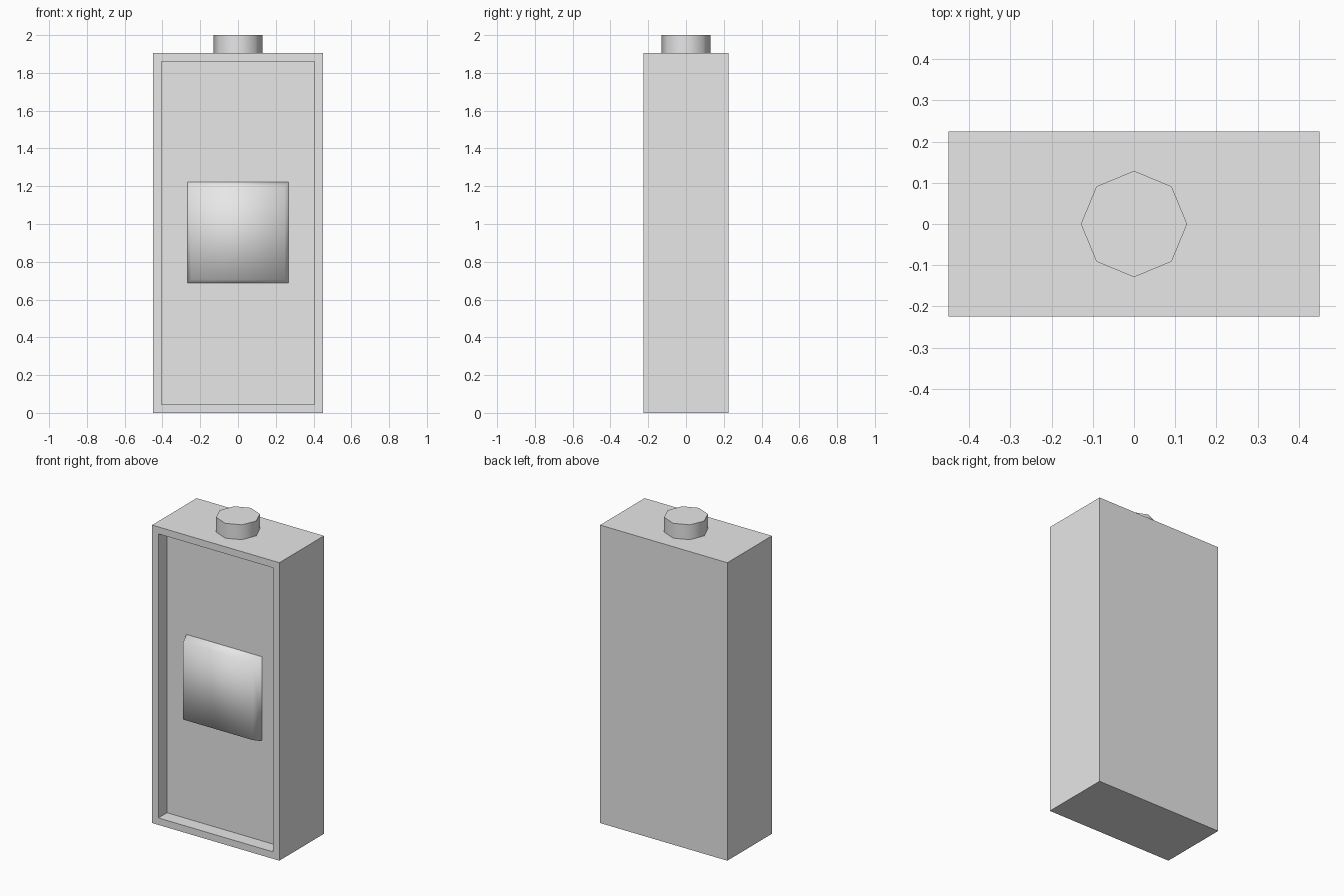
import bpy, bmesh, math
from mathutils import Matrix, Vector

cube = bpy.data.objects.get("Cube")
if cube:
    bpy.data.objects.remove(cube, do_unlink=True)

# One plain grey for everything
grey = bpy.data.materials.new("light_grey")
grey.use_nodes = True
grey.diffuse_color = (0.8, 0.8, 0.8, 1)
grey.node_tree.nodes["Principled BSDF"].inputs["Base Color"].default_value = (0.8, 0.8, 0.8, 1)

WIDTH, DEPTH, HEIGHT = 0.9, 0.45, 1.905
RIM, RECESS = 0.063, 0.087
FRONT = Vector((0, -1, 0))


def box(bm, size, centre):
    """Add a box and return its front face."""
    matrix = Matrix.Translation(centre) @ Matrix.Diagonal((*size, 1))
    bmesh.ops.create_cube(bm, size=1, matrix=matrix)
    bm.normal_update()
    return max(bm.faces, key=lambda f: f.normal.dot(FRONT))


def finish(bm, name, smooth_angle=None):
    """Turn the bmesh into a named, shaded object."""
    mesh = bpy.data.meshes.new(name)
    bm.to_mesh(mesh)
    bm.free()
    mesh.materials.append(grey)
    obj = bpy.data.objects.new(name, mesh)
    bpy.context.collection.objects.link(obj)
    if smooth_angle is not None:
        bpy.ops.object.select_all(action='DESELECT')
        obj.select_set(True)
        bpy.context.view_layer.objects.active = obj
        bpy.ops.object.shade_smooth_by_angle(angle=math.radians(smooth_angle))
    return obj


# Case: a box with a framed recess in the front
bm = bmesh.new()
front = box(bm, (WIDTH, DEPTH, HEIGHT), (0, 0, HEIGHT / 2))
bmesh.ops.inset_region(bm, faces=[front], thickness=RIM)
floor = bmesh.ops.extrude_discrete_faces(bm, faces=[front])["faces"][0]
bmesh.ops.translate(bm, verts=floor.verts, vec=-FRONT * RECESS)
finish(bm, "case")

# Button: a softly shaded pad with tapered sides on the recess floor
PAD, PAD_DEPTH, TAPER = 0.535, 0.062, 0.02
floor_y = -DEPTH / 2 + RECESS
bm = bmesh.new()
pad_front = box(bm, (PAD, PAD_DEPTH, PAD), (0, floor_y - PAD_DEPTH / 2, 0.954))
scale = 1 - 2 * TAPER / PAD
bmesh.ops.scale(bm, verts=pad_front.verts, vec=(scale, 1, scale),
                space=Matrix.Translation(-pad_front.calc_center_median()))
back = min(bm.faces, key=lambda f: f.normal.dot(FRONT))
bmesh.ops.delete(bm, geom=[back], context='FACES_ONLY')
finish(bm, "front_button", 180)

# Knob: short eight-sided cylinder on top
bm = bmesh.new()
bmesh.ops.create_cone(bm, cap_ends=True, segments=8, radius1=0.129, radius2=0.129,
                      depth=2 - HEIGHT, matrix=Matrix.Translation((0, 0, (2 + HEIGHT) / 2)))
finish(bm, "top_knob", 60)
